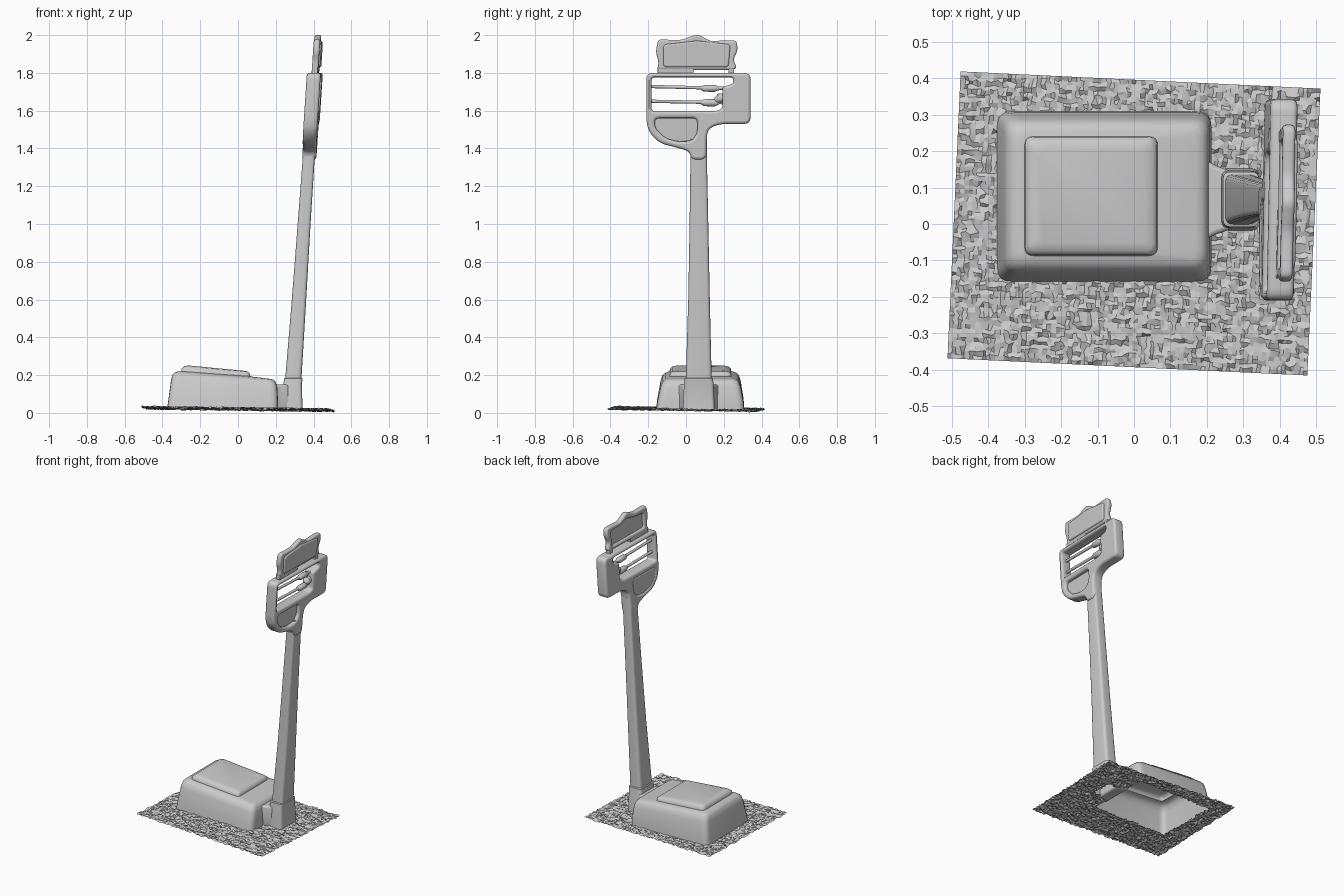
import bpy, bmesh, math, random
from mathutils import Matrix, Vector

if "Cube" in bpy.data.objects:
    bpy.data.objects.remove(bpy.data.objects["Cube"])

random.seed(4)

# upright-face frame: outline (u, v) -> (y, z), depth -> x, with the lean of the column
LEAN = Matrix(((1, 0.02, 0.065, 0.38 - 0.065 * 1.4 - 0.02 * 0.07),
               (0, 1, 0, 0), (0, 0, 1, 0), (0, 0, 0, 1)))
UPRIGHT = LEAN @ Matrix(((0, 0, 1, 0), (1, 0, 0, 0), (0, 1, 0, 0), (0, 0, 0, 1)))


def finish(ob, angle=40):
    bpy.ops.object.select_all(action='DESELECT')
    bpy.context.view_layer.objects.active = ob
    ob.select_set(True)
    bpy.ops.object.shade_smooth_by_angle(angle=math.radians(angle))
    return ob


def from_bmesh(name, bm, angle=40):
    me = bpy.data.meshes.new(name)
    bm.to_mesh(me)
    bm.free()
    ob = bpy.data.objects.new(name, me)
    bpy.context.collection.objects.link(ob)
    return finish(ob, angle)


def rounded(pts, r, n=4):
    """Round every corner of a closed outline."""
    out = []
    for i, p in enumerate(pts):
        p = Vector(p)
        a, b = Vector(pts[i - 1]) - p, Vector(pts[(i + 1) % len(pts)]) - p
        a, b = [p + d.normalized() * min(r, d.length * 0.48) for d in (a, b)]
        for k in range(n + 1):
            t = k / n
            out.append(a * (1 - t) ** 2 + p * 2 * t * (1 - t) + b * t * t)
    return out


def rect(x0, x1, y0, y1):
    return [(x0, y0), (x1, y0), (x1, y1), (x0, y1)]


def loft(name, rings, cap=False, angle=40):
    """Rings: (x0, x1, y0, y1, z at left, z at right, corner radius)."""
    bm = bmesh.new()
    prev = None
    for x0, x1, y0, y1, zl, zr, r in rings:
        ring = [bm.verts.new((p.x, p.y, zl + (zr - zl) * (p.x - x0) / (x1 - x0)))
                for p in rounded(rect(x0, x1, y0, y1), r)]
        if prev:
            n = len(ring)
            for i in range(n):
                j = (i + 1) % n
                bm.faces.new((prev[i], prev[j], ring[j], ring[i]))
        prev = ring
    if cap:
        bm.faces.new(prev)
    return from_bmesh(name, bm, angle)


def slab(name, outlines, w0, w1, bevel, matrix=UPRIGHT):
    """Flat plate from an outline with optional holes, rounded rims."""
    cu = bpy.data.curves.new(name, 'CURVE')
    cu.dimensions, cu.fill_mode = '2D', 'BOTH'
    cu.extrude = (w1 - w0) / 2 - bevel
    cu.bevel_depth, cu.bevel_resolution, cu.offset = bevel, 2, -bevel
    for pts in outlines:
        sp = cu.splines.new('POLY')
        sp.points.add(len(pts) - 1)
        for q, p in zip(sp.points, pts):
            q.co = (p[0], p[1], 0, 1)
        sp.use_cyclic_u = True
    ob = bpy.data.objects.new(name, cu)
    bpy.context.collection.objects.link(ob)
    bpy.ops.object.select_all(action='DESELECT')
    bpy.context.view_layer.objects.active = ob
    ob.select_set(True)
    bpy.ops.object.convert(target='MESH')
    ob = bpy.context.object
    ob.data.transform(matrix @ Matrix.Translation((0, 0, (w0 + w1) / 2)))
    return finish(ob)


def spindle(name, stations, x=0.0):
    """Round bar along y from (y, z, radius) stations."""
    bm = bmesh.new()
    prev = None
    for y, z, r in stations:
        ring = [bm.verts.new((x + r * math.cos(a), y, z + r * math.sin(a)))
                for a in [math.tau * k / 10 for k in range(10)]]
        if prev:
            for i in range(10):
                bm.faces.new((prev[i - 1], ring[i - 1], ring[i], prev[i]))
        else:
            bm.faces.new(ring)
        prev = ring
    bm.faces.new(prev[::-1])
    bm.transform(LEAN)
    bmesh.ops.recalc_face_normals(bm, faces=bm.faces)
    return from_bmesh(name, bm)


# rough ground sheet, open under the hollow base
bm = bmesh.new()
NX, NY = 84, 66
A, B, C, D = [Vector(p) for p in ((-.511, -.368), (.475, -.415), (.511, .371), (-.475, .418))]
grid = []
for j in range(NY + 1):
    row = []
    for i in range(NX + 1):
        edge = i in (0, NX) or j in (0, NY)
        k = 0 if edge else 0.35
        s, t = (i + random.uniform(-k, k)) / NX, (j + random.uniform(-k, k)) / NY
        p = (A * (1 - s) + B * s) * (1 - t) + (D * (1 - s) + C * s) * t
        z = 0.021 - 0.013 * p.x - 0.013 * p.y + random.uniform(-0.007, 0.007)
        row.append(bm.verts.new((p.x, p.y, max(0, z))))
    grid.append(row)
for j in range(NY):
    for i in range(NX):
        f = bm.faces.new((grid[j][i], grid[j][i + 1], grid[j + 1][i + 1], grid[j + 1][i]))
        c = f.calc_center_median()
        if (-.36 < c.x < .2 and -.14 < c.y < .295) or (.19 < c.x < .325 and 0 < c.y < .135):
            bm.faces.remove(f)
bmesh.ops.delete(bm, geom=[v for v in bm.verts if not v.link_faces], context='VERTS')
grid[0][0].co.z = 0.03
min(bm.verts, key=lambda v: v.co.z).co.z = 0
from_bmesh("ground_patch", bm, 15)

# hollow platform base and raised weighing plate
loft("platform_base", [
    (-.375, .212, -.158, .308, .025, .012, .04),
    (-.368, .212, -.152, .305, .075, .06, .04),
    (-.355, .208, -.135, .290, .170, .135, .04),
    (-.347, .200, -.125, .280, .203, .162, .04),
    (-.333, .188, -.108, .266, .216, .176, .04),
    (-.310, .170, -.095, .250, .220, .180, .03),
    (-.300, .065, -.087, .240, .220, .193, .025)], angle=50)
loft("weighing_plate", [
    (-.300, .065, -.087, .240, .220, .193, .025),
    (-.298, .063, -.085, .238, .236, .208, .025),
    (-.285, .052, -.073, .226, .247, .218, .025),
    (-.262, .030, -.052, .205, .251, .223, .02)], cap=True, angle=50)

# flared neck joining base to column foot
slab("base_neck", [rounded([(.19, .185), (.212, .165), (.25, .150), (.27, .145),
                            (.27, -.012), (.25, -.02), (.212, -.033), (.19, -.05)], .02)],
     .01, .15, .012, Matrix.Identity(4))
loft("column_foot", [
    (.235, .342, -.018, .152, .010, .010, .02),
    (.240, .338, -.010, .146, .160, .160, .02),
    (.244, .342, -.008, .143, .172, .172, .02),
    (.244, .342, -.008, .143, .182, .182, .02),
    (.256, .332, .004, .132, .188, .188, .02)], cap=True)

# leaning, tapering column
loft("column", [
    (.250, .336, -.001, .136, .180, .180, .022),
    (.285, .361, .012, .126, .60, .60, .02),
    (.316, .384, .019, .118, 1.00, 1.00, .018),
    (.345, .408, .024, .110, 1.38, 1.38, .016),
    (.352, .414, .024, .110, 1.45, 1.45, .016)], cap=True)

# beam housing with window and a shallow lower recess
body = rounded([(-.21, 1.80), (.342, 1.80), (.342, 1.53), (.18, 1.53), (.118, 1.505),
                (.108, 1.45), (.108, 1.34), (.028, 1.34), (.018, 1.385), (-.04, 1.402),
                (-.14, 1.428), (-.195, 1.485), (-.21, 1.54)], .035)
window = rounded([(-.182, 1.775), (.25, 1.775), (.25, 1.742), (.192, 1.725),
                  (.192, 1.61), (.16, 1.598), (-.182, 1.598)], .015)
recess = [(-.165, 1.56), (.06, 1.56), (.06, 1.48), (.03, 1.44), (-.04, 1.435),
          (-.11, 1.455), (-.165, 1.51)]
slab("beam_housing", [body, window, rounded(recess, .025)], -.036, .038, .014)
slab("recess_panel", [rounded([(u * 1.08, v) for u, v in recess], .02)], -.033, .015, .004)

# balance beams with sliding weights
for name, z0, z1, r, w in (("upper", 1.728, 1.718, .009, .018), ("lower", 1.65, 1.642, .009, .019)):
    spindle(name + "_beam", [(-.195, z0, r), (.215, z1, r)])
    spindle(name + "_weight", [(.08, z1, .010), (.095, z1, w), (.15, z1, w * 1.1), (.175, z1, .010)])
spindle("lower_beam_end", [(.15, 1.655, .012), (.17, 1.665, .026), (.21, 1.67, .022)])

# ornamental crest: scalloped frame, thin panel behind, posts to the housing
crest = rounded([(-.150, 1.815), (-.145, 1.86), (-.160, 1.91), (-.148, 1.978), (-.09, 1.975),
                 (-.02, 1.975), (.06, 2.006), (.13, 1.967), (.20, 1.972), (.268, 1.972),
                 (.274, 1.92), (.250, 1.87), (.270, 1.825), (.245, 1.815)], .02)
opening = rounded([(-.115, 1.84), (-.115, 1.94), (-.03, 1.945), (.06, 1.965),
                   (.14, 1.945), (.23, 1.94), (.22, 1.84)], .015)
slab("crest_frame", [crest, opening], -.012, .022, .010)
slab("crest_panel", [rounded([(-.12, 1.83), (-.12, 1.95), (.06, 1.97), (.235, 1.95),
                              (.225, 1.83)], .02)], .004, .030, .008)
for name, u0, u1 in (("left", -.15, .04), ("right", .225, .255)):
    slab(name + "_crest_mount", [rect(u0, u1, 1.785, 1.832)], -.012, .020, .004)
